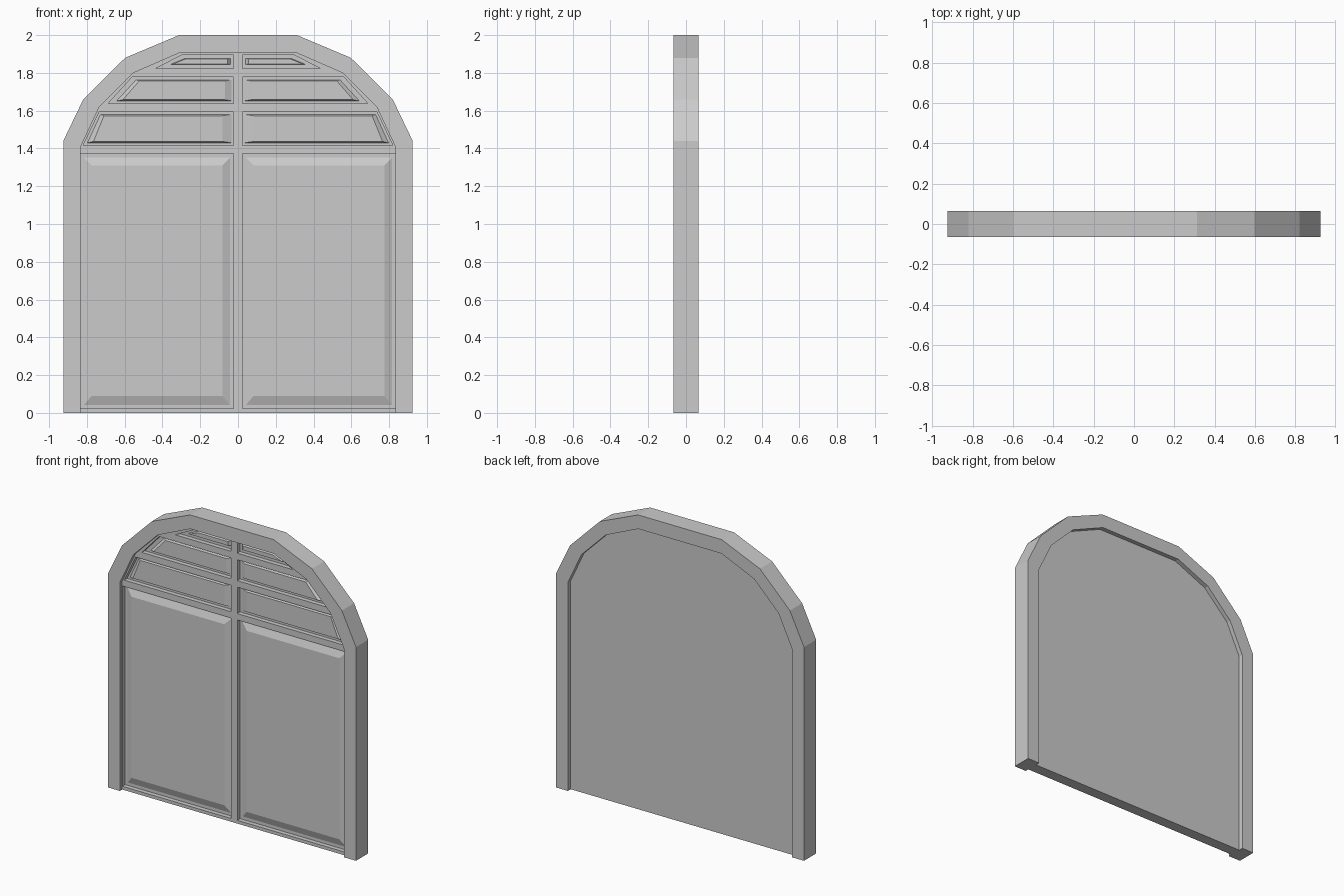
import bpy, bmesh, math

if "Cube" in bpy.data.objects:
    bpy.data.objects.remove(bpy.data.objects["Cube"])


def mirror_loop(half):
    """Close a right-hand half profile (bottom to top) across x = 0."""
    return half + [(-x, z) for x, z in reversed(half)]


def plate(name, loops, y0, y1):
    """Flat plate in the XZ plane; loops after the first are holes."""
    cu = bpy.data.curves.new(name + "_profile", 'CURVE')
    cu.dimensions = '2D'
    cu.fill_mode = 'BOTH'
    cu.extrude = (y1 - y0) / 2
    for loop in loops:
        sp = cu.splines.new('POLY')
        sp.points.add(len(loop) - 1)
        for p, (x, z) in zip(sp.points, loop):
            p.co = (x, z, 0, 1)
        sp.use_cyclic_u = True
    tmp = bpy.data.objects.new(name + "_tmp", cu)
    bpy.context.collection.objects.link(tmp)
    bpy.context.view_layer.update()
    dg = bpy.context.evaluated_depsgraph_get()
    me = bpy.data.meshes.new_from_object(tmp.evaluated_get(dg))
    bpy.data.objects.remove(tmp)
    bm = bmesh.new()
    bm.from_mesh(me)
    bmesh.ops.remove_doubles(bm, verts=bm.verts, dist=1e-5)
    for v in bm.verts:
        x, z, d = v.co
        v.co = (x, (y0 + y1) / 2 - d, z)
    bmesh.ops.recalc_face_normals(bm, faces=bm.faces)
    bm.to_mesh(me)
    bm.free()
    for p in me.polygons:
        p.use_smooth = False
    ob = bpy.data.objects.new(name, me)
    bpy.context.collection.objects.link(ob)
    return ob


def raised_panel(name, base, top, y_base, y_top):
    """Sloped raised field on the right leaf, mirrored to the left leaf."""
    bm = bmesh.new()
    for s in (1, -1):
        a = [bm.verts.new((s * x, y_base, z)) for x, z in base]
        b = [bm.verts.new((s * x, y_top, z)) for x, z in top]
        faces = [b, a[::-1]]
        faces += [[a[i], a[(i + 1) % 4], b[(i + 1) % 4], b[i]] for i in range(4)]
        for f in faces:
            bm.faces.new(f)
    bmesh.ops.recalc_face_normals(bm, faces=bm.faces)
    me = bpy.data.meshes.new(name)
    bm.to_mesh(me)
    bm.free()
    bpy.context.collection.objects.link(bpy.data.objects.new(name, me))


def quad(x0, xb, xt, z0, z1):
    """Panel outline: straight centre side, slanted outer side."""
    return [(x0, z0), (xb, z0), (xt, z1), (x0, z1)]


FLOOR, RAISED = -0.01, -0.027

# arched surround
outer = [(0.925, 0), (0.925, 1.44), (0.82, 1.658), (0.597, 1.88), (0.312, 2.0)]
inner = [(0.835, 0), (0.835, 1.405), (0.735, 1.618), (0.553, 1.80), (0.31, 1.906)]
plate("arched_frame", [mirror_loop(outer) + mirror_loop(inner)[::-1]], -0.065, 0.065)

# door slab behind the panels
plate("door_slab", [mirror_loop(inner)], FLOOR, 0.035)

# openings, raised field base and raised field top for each row
rows = {
    "lower": (quad(0.023, 0.834, 0.834, 0.022, 1.372),
              quad(0.042, 0.815, 0.815, 0.042, 1.352),
              quad(0.083, 0.775, 0.775, 0.09, 1.31)),
    "upper_first": (quad(0.023, 0.82, 0.735, 1.415, 1.593),
                    quad(0.035, 0.797, 0.728, 1.43, 1.58),
                    quad(0.083, 0.765, 0.71, 1.437, 1.573)),
    "upper_second": (quad(0.023, 0.688, 0.56, 1.637, 1.778),
                     quad(0.035, 0.642, 0.54, 1.652, 1.763),
                     quad(0.07, 0.61, 0.523, 1.658, 1.757)),
    "upper_third": (quad(0.023, 0.44, 0.295, 1.822, 1.895),
                    quad(0.04, 0.36, 0.28, 1.844, 1.877),
                    quad(0.055, 0.345, 0.276, 1.847, 1.874)),
}

# rails and centre mullion, one plate with the openings cut out
holes = []
for hole, base, top in rows.values():
    holes += [hole, [(-x, z) for x, z in hole]]
outline = [(0.84, 0)] + [(0.84, 1.405)] + inner[2:]
plate("rails_and_mullion", [mirror_loop(outline)] + holes, -0.04, FLOOR)

# raised fields
for name, (hole, base, top) in rows.items():
    raised_panel(name + "_panels", base, top, FLOOR, RAISED)
